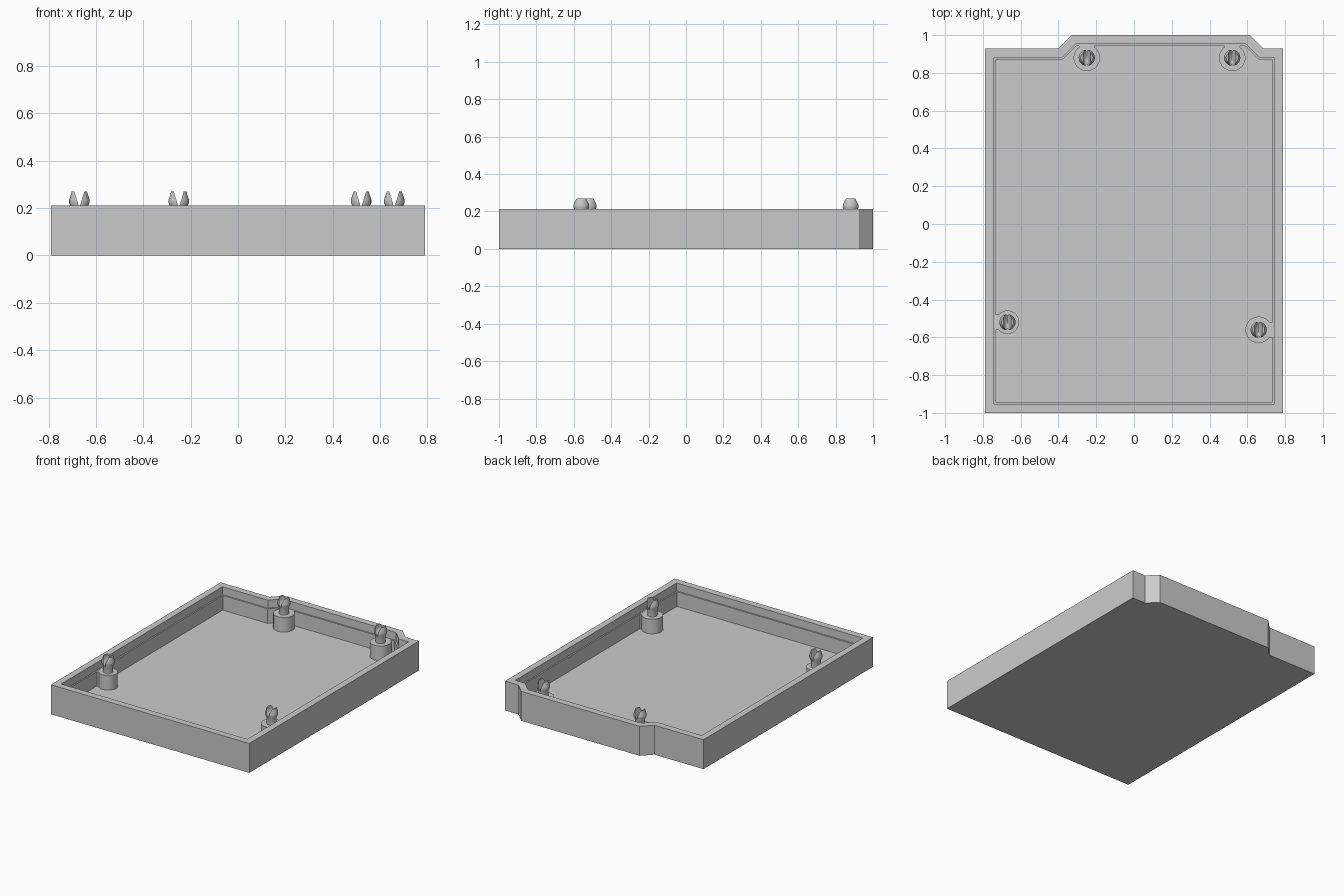
import bpy, bmesh, math
from mathutils import Vector

cube = bpy.data.objects.get("Cube")
if cube:
    bpy.data.objects.remove(cube, do_unlink=True)

grey = bpy.data.materials.new("light_grey_plastic")
grey.use_nodes = True
COLOUR = (0.6, 0.6, 0.6, 1)
grey.diffuse_color = COLOUR
grey.node_tree.nodes["Principled BSDF"].inputs["Base Color"].default_value = COLOUR

WALL, FLOOR, SHELF, RIM, TOP = 0.048, 0.05, 0.155, 0.212, 0.27


def make_object(name, bm, smooth=False):
    bmesh.ops.recalc_face_normals(bm, faces=bm.faces)
    mesh = bpy.data.meshes.new(name)
    bm.to_mesh(mesh)
    bm.free()
    mesh.materials.append(grey)
    obj = bpy.data.objects.new(name, mesh)
    bpy.context.collection.objects.link(obj)
    if smooth:
        bpy.ops.object.select_all(action='DESELECT')
        obj.select_set(True)
        bpy.context.view_layer.objects.active = obj
        bpy.ops.object.shade_smooth_by_angle(angle=math.radians(30))
    return obj


def inset(points, dist):
    """Offset a counter-clockwise outline inwards."""
    result = []
    for i, p in enumerate(points):
        a, b, c = Vector(points[i - 1]), Vector(p), Vector(points[(i + 1) % len(points)])
        d1, d2 = (b - a).normalized(), (c - b).normalized()
        n1, n2 = Vector((-d1.y, d1.x)), Vector((-d2.y, d2.x))
        result.append(b + (n1 + n2) * dist / (1 + n1.dot(n2)))
    return result


def skin(bm, rings):
    """Join successive rings of equal size and cap both ends."""
    loops = [[bm.verts.new(p) for p in ring] for ring in rings]
    n = len(loops[0])
    for low, high in zip(loops, loops[1:]):
        for i in range(n):
            j = (i + 1) % n
            bm.faces.new((low[i], low[j], high[j], high[i]))
    bm.faces.new(loops[0][::-1])
    bm.faces.new(loops[-1])


def lathe(bm, profile, sides):
    skin(bm, [[(r * math.cos(math.tau * i / sides), r * math.sin(math.tau * i / sides), z)
               for i in range(sides)] for r, z in profile])


# Tray: outer wall, rim, stepped inner wall and floor
outline = [(-0.79, -1), (0.79, -1), (0.79, 0.93), (0.683, 0.93),
           (0.613, 1), (-0.33, 1), (-0.4, 0.93), (-0.79, 0.93)]
steps = [(0, 0), (0, RIM), (WALL, RIM), (WALL, SHELF), (WALL + 0.01, SHELF), (WALL + 0.01, FLOOR)]
bm = bmesh.new()
skin(bm, [[(p[0], p[1], z) for p in inset(outline, d)] for d, z in steps])
make_object("tray", bm)


def add_post(name, x, y, radius, wall_dir):
    # Standoff
    bm = bmesh.new()
    lathe(bm, [(radius, FLOOR - 0.01), (radius, SHELF)], 32)
    make_object(name + "_post", bm, True).location = (x, y, 0)

    # Web tying the standoff to the nearest wall
    side = Vector(wall_dir)
    across = Vector((-side.y, side.x))
    reach = 0.085
    bm = bmesh.new()
    corners = [across * -0.04, side * reach - across * 0.04,
               side * reach + across * 0.04, across * 0.04]
    skin(bm, [[(c.x, c.y, z) for c in corners] for z in (FLOOR - 0.01, SHELF - 0.001)])
    make_object(name + "_web", bm).location = (x, y, 0)

    # Snap pin: half of a turned pin with a sloped cut, mirrored into two prongs
    bm = bmesh.new()
    lathe(bm, [(0.033, SHELF - 0.01), (0.033, 0.2), (0.043, 0.222),
               (0.043, 0.235), (0.032, TOP)], 24)
    cut = bmesh.ops.bisect_plane(bm, geom=bm.verts[:] + bm.edges[:] + bm.faces[:],
                                 plane_co=(0, 0, 0.2), plane_no=(0.07, 0, -0.021),
                                 clear_inner=True)
    bmesh.ops.contextual_create(
        bm, geom=[g for g in cut["geom_cut"] if isinstance(g, bmesh.types.BMEdge)])
    bmesh.ops.bisect_plane(bm, geom=bm.verts[:] + bm.edges[:] + bm.faces[:],
                           plane_co=(0, 0, 0), plane_no=(1, 0, 0), clear_inner=True)
    pin = make_object(name + "_snap_pin", bm, True)
    pin.location = (x, y, 0)
    pin.modifiers.new("prongs", 'MIRROR')


add_post("back_right", -0.25, 0.88, 0.07, (0, 1))
add_post("back_left", 0.52, 0.88, 0.07, (0, 1))
add_post("front_right", -0.67, -0.52, 0.062, (-1, 0))
add_post("front_left", 0.66, -0.56, 0.07, (1, 0))
